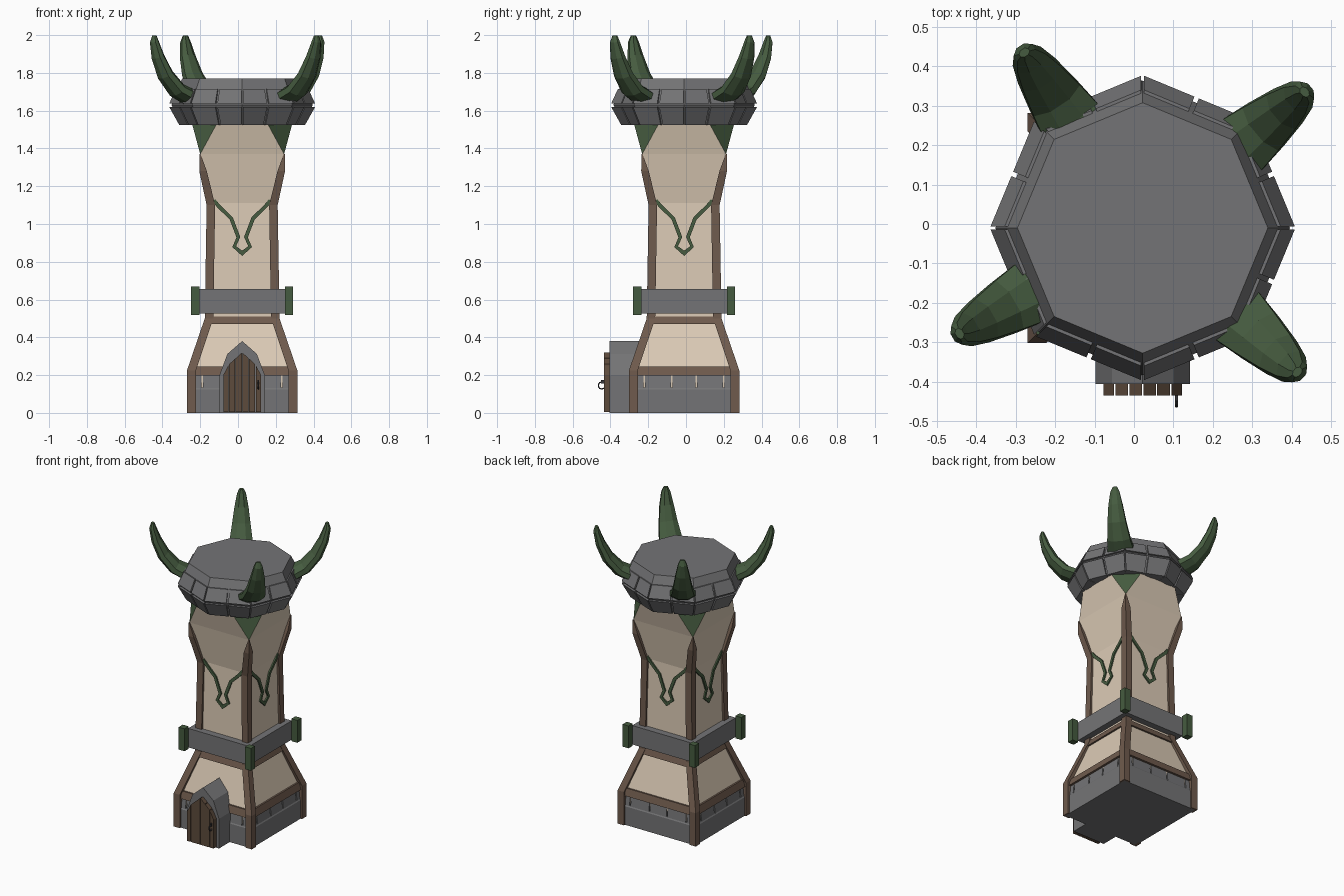
import bpy, bmesh, math
from mathutils import Vector

if "Cube" in bpy.data.objects:
    bpy.data.objects.remove(bpy.data.objects["Cube"])

CX, CY = 0.022, -0.01  # tower axis


def material(name, rgb):
    m = bpy.data.materials.new(name)
    m.diffuse_color = (*rgb, 1)
    m.use_nodes = True
    m.node_tree.nodes["Principled BSDF"].inputs["Base Color"].default_value = m.diffuse_color
    return m


STONE = material("grey stone", (0.175, 0.175, 0.18))
PLASTER = material("cream plaster", (0.72, 0.60, 0.47))
WOOD = material("brown beam", (0.16, 0.105, 0.075))
DOOR = material("dark door wood", (0.11, 0.07, 0.045))
GREEN = material("dark green", (0.06, 0.105, 0.05))
IRON = material("dark iron", (0.04, 0.04, 0.045))


def make(name, parts, *mats, offset=(CX, CY, 0), rule=None):
    """parts: list of lofts; each loft is a list of equal-length rings."""
    bm = bmesh.new()
    for rings in parts:
        vr = [[bm.verts.new(p) for p in r] for r in rings]
        n = len(vr[0])
        for a, b in zip(vr, vr[1:]):
            for i in range(n):
                j = (i + 1) % n
                bm.faces.new((a[i], a[j], b[j], b[i]))
        bm.faces.new(vr[0][::-1])
        bm.faces.new(vr[-1])
    bmesh.ops.remove_doubles(bm, verts=bm.verts, dist=1e-5)
    bmesh.ops.recalc_face_normals(bm, faces=bm.faces)
    if rule:
        for f in bm.faces:
            f.material_index = rule(f)
    me = bpy.data.meshes.new(name)
    bm.to_mesh(me)
    bm.free()
    for m in mats:
        me.materials.append(m)
    ob = bpy.data.objects.new(name, me)
    ob.location = offset
    bpy.context.collection.objects.link(ob)
    return ob


def rect(x0, x1, y0, y1, z):
    return [(x0, y0, z), (x1, y0, z), (x1, y1, z), (x0, y1, z)]


def box(x0, x1, y0, y1, z0, z1):
    return [rect(x0, x1, y0, y1, z0), rect(x0, x1, y0, y1, z1)]


def square(h, z):
    return rect(-h, h, -h, h, z)


def octagon(r, z):
    return [(r * math.cos(k * math.pi / 4), r * math.sin(k * math.pi / 4), z) for k in range(8)]


def spin(rings, a):
    c, s = math.cos(a), math.sin(a)
    return [[(x * c - y * s, x * s + y * c, z) for x, y, z in r] for r in rings]


def four(lofts):
    return [spin(l, k * math.pi / 2) for k in range(4) for l in lofts]


# plaster tower body, flaring at the top into an eight-sided head
make("tower_body", [[square(h, z) for h, z in
     ((0.26, 0.02), (0.268, 0.22), (0.185, 0.5), (0.175, 1.11), (0.222, 1.37))]], PLASTER)


def split(h, w, z):
    pts = []
    for k in range(4):
        pts += spin([[(-w, -h, z), (w, -h, z)]], k * math.pi / 2)[0]
    return pts


make("tower_head", [[split(0.222, 0.222, 1.37), split(0.265, 0.135, 1.53)]], PLASTER, GREEN,
     rule=lambda f: int(min(abs(f.normal.x), abs(f.normal.y)) > 0.3))

# corner beams
PROFILE = ((0, 0.292, 0.047), (0.225, 0.292, 0.047), (0.5, 0.198, 0.045),
           (1.1, 0.188, 0.045), (1.28, 0.227, 0.04), (1.37, 0.226, 0.006))
make("corner_beams", four([[rect(h - w, h, h - w, h, z) for z, h, w in PROFILE]]), WOOD)

# horizontal beams
make("lower_rail", [[square(0.284, 0.197), square(0.272, 0.245)]], WOOD)
make("upper_rail", [[square(0.206, 0.47), square(0.193, 0.51)]], WOOD)

# stone footing: solid course, then blocks with gaps
make("footing", [[square(0.281, 0), square(0.281, 0.125), square(0.275, 0.135)]], STONE)
blocks = []
for x0, x1 in ((-0.25, -0.214), (-0.206, -0.069), (-0.061, 0.061), (0.069, 0.206), (0.214, 0.25)):
    blocks.append([rect(x0, x1, -0.277, -0.22, 0.13), rect(x0, x1, -0.269, -0.22, 0.2)])
make("footing_blocks", four(blocks), STONE)

# stone belt with green corner clasps
make("belt", [[square(0.228, 0.527), square(0.228, 0.655)]], STONE)
make("belt_clasps", four([box(0.226, 0.27, 0.226, 0.27, 0.517, 0.668)]), GREEN)

# vine ornament on every side
half = [(-0.15, 1.125), (-0.125, 1.095), (-0.058, 1.03), (-0.02, 0.93), (-0.042, 0.88), (0, 0.845)]
path = half + [(-x, z) for x, z in half[-2::-1]]
vine = []
for i, (x, z) in enumerate(path):
    p = Vector((x, z))
    a = Vector(path[max(i - 1, 0)])
    b = Vector(path[min(i + 1, len(path) - 1)])
    t = (b - a).normalized()
    w = 0.010
    n = Vector((-t.y, t.x)) * w
    if i == 5:
        n *= 1.4
    y = -0.176 - (1.11 - z) * 0.016
    vine.append([(x + n.x, y - 0.008, z + n.y), (x - n.x, y - 0.008, z - n.y),
                 (x - n.x, y + 0.006, z - n.y), (x + n.x, y + 0.006, z + n.y)])
make("vine_ornaments", four([vine]), GREEN)

# cap: solid core plus two courses of bricks
make("cap_core", [[octagon(r, z) for r, z in
     ((0.325, 1.528), (0.374, 1.63), (0.345, 1.712), (0.318, 1.77))]], STONE)


def bricks(r0, z0, r1, z1, depth):
    out = []
    c = math.cos(math.pi / 8)
    s = math.sin(math.pi / 8)
    for k in range(8):
        for side in (-1, 1):
            rings = []
            for r, z in ((r0, z0), (r1, z1)):
                e, g = side * (r * s - 0.004), side * 0.006
                f = (r - depth) / r
                rings.append([(r * c, g, z), (r * c, e, z),
                              (r * c * f, e * f, z), (r * c * f, g, z)])
            out.append(spin(rings, (k + 0.5) * math.pi / 4))
    return out


make("cap_lower_bricks", bricks(0.335, 1.525, 0.388, 1.62, 0.05), STONE)
make("cap_upper_bricks", bricks(0.388, 1.637, 0.352, 1.715, 0.05), STONE)

# curved horns: radius, height, half width, half thickness
HORN = ((0.25, 1.675, 0.09, 0.042), (0.33, 1.675, 0.083, 0.042), (0.40, 1.71, 0.072, 0.040),
        (0.47, 1.79, 0.058, 0.037), (0.515, 1.885, 0.044, 0.030), (0.537, 1.965, 0.028, 0.021),
        (0.537, 1.998, 0.014, 0.010))
rings = []
for i, (r, z, w, t) in enumerate(HORN):
    a, b = HORN[max(i - 1, 0)], HORN[min(i + 1, len(HORN) - 1)]
    d = Vector((b[0] - a[0], b[1] - a[1])).normalized()
    if i == len(HORN) - 1:
        d = Vector((0, 1))
    ring = []
    for k in range(8):
        q = (k + 0.5) * math.pi / 4
        u, v = w * math.cos(q) * 1.06, t * math.sin(q) * 1.06
        ring.append((r - d.y * v, u, z + d.x * v))
    rings.append(ring)
for name, ang in (("back_right", 40), ("back_left", 124), ("front_left", 210), ("front_right", 317)):
    make("horn_" + name, [spin(rings, math.radians(ang))], GREEN)

# doorway: pointed stone porch
arch = [(-0.12, 0), (0.12, 0), (0.12, 0.2), (0.078, 0.312), (0, 0.38), (-0.078, 0.312), (-0.12, 0.2)]
make("door_porch", [[[(x, y, z) for x, z in arch] for y in (-0.396, -0.2)]], STONE)


def door_top(x):
    x = abs(x)
    return 0.32 - x * 0.9 if x < 0.07 else 0.257 - (x - 0.07) * 1.9


# door planks
planks = []
for x0, x1 in ((-0.1, -0.073), (-0.069, -0.037), (-0.034, -0.0015), (0.0015, 0.034), (0.037, 0.069), (0.073, 0.1)):
    prof = [(x0, 0.005), (x1, 0.005), (x1, door_top(x1)), (x0, door_top(x0))]
    planks.append([[(x, y, z) for x, z in prof] for y in (-0.425, -0.39)])
make("door_planks", planks, DOOR)

# door handle ring
make("handle_mount", [box(0.104, 0.112, -0.45, -0.43, 0.155, 0.175)], IRON, offset=(0, 0, 0))
bpy.ops.mesh.primitive_torus_add(major_radius=0.018, minor_radius=0.004, major_segments=10,
                                 minor_segments=5, location=(0.108, -0.446, 0.145),
                                 rotation=(0, math.pi / 2, 0))
bpy.context.object.name = "handle_ring"
bpy.context.object.data.materials.append(IRON)
